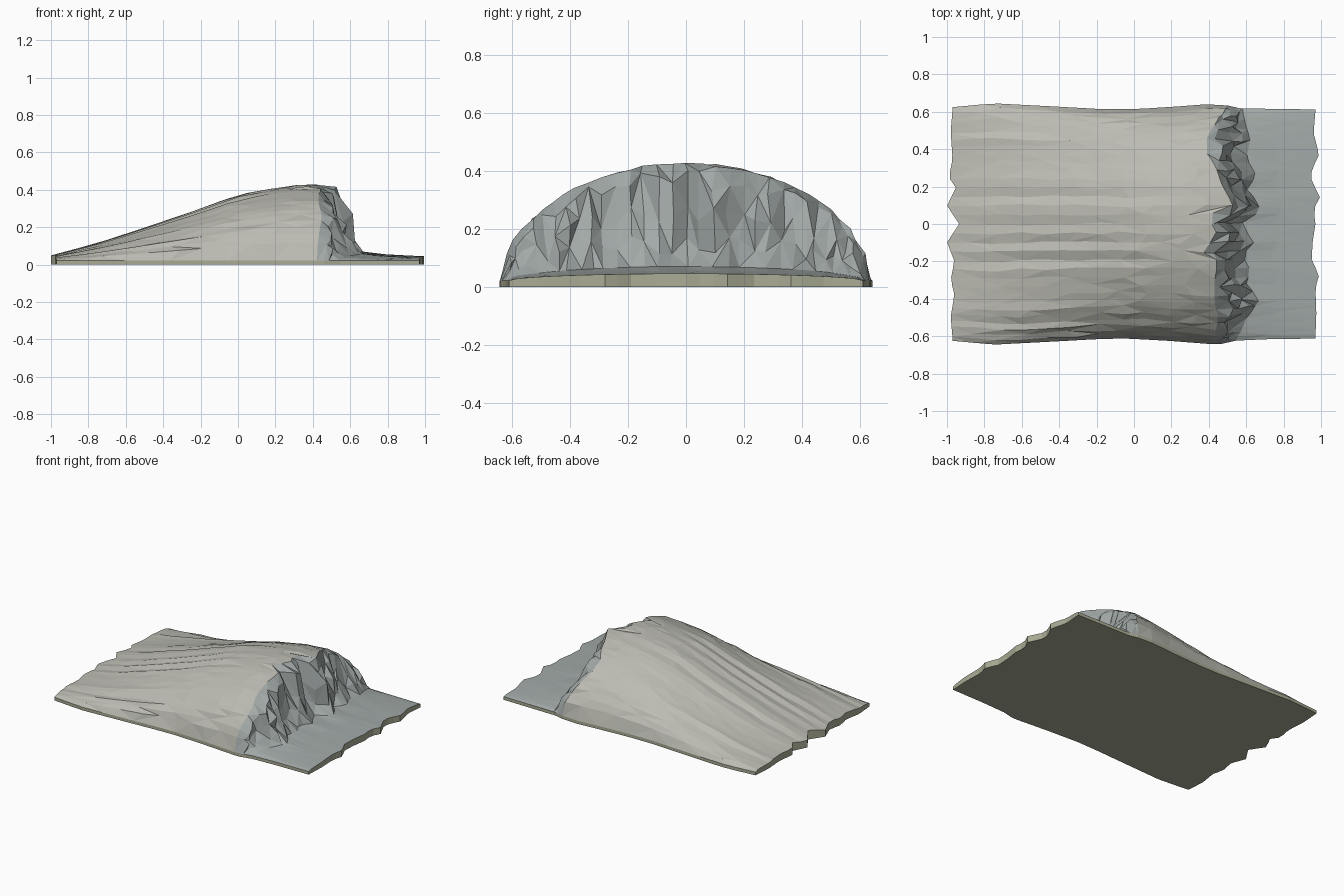
import bpy, bmesh, math, random

if "Cube" in bpy.data.objects:
    bpy.data.objects.remove(bpy.data.objects["Cube"])

random.seed(4)


def lerp(keys, v):
    """Piecewise linear lookup in a short list of (position, value)."""
    if v <= keys[0][0]:
        return keys[0][1]
    for (a, p), (b, q) in zip(keys, keys[1:]):
        if v <= b:
            return p + (q - p) * (v - a) / (b - a)
    return keys[-1][1]


def material(name, rgb):
    m = bpy.data.materials.new(name)
    m.diffuse_color = (*rgb, 1)
    m.use_nodes = True
    m.node_tree.nodes["Principled BSDF"].inputs["Base Color"].default_value = m.diffuse_color
    return m


# Long profile of the smooth ramp, and plan half width
RAMP = [(-1, .047), (-.75, .11), (-.5, .19), (-.25, .275), (0, .37), (.2, .41),
        (.36, .432), (.55, .42)]
WIDTH = [(-1, .622), (-.75, .645), (-.4, .627), (-.1, .61), (.15, .622), (.45, .645),
         (.57, .618), (1, .612)]
# Plan outlines by y: both broken ends, cliff lip and cliff foot
LEFT = [(-.62, -.97), (-.5, -.98), (-.38, -.96), (-.3, -.98), (-.2, -.96), (-.1, -1),
        (0, -.935), (.1, -1), (.2, -.95), (.25, -.99), (.35, -.97), (.5, -.98), (.62, -.97)]
RIGHT = [(-.62, .97), (-.5, .975), (-.35, .97), (-.28, .99), (-.2, .95), (-.1, .955),
         (0, .97), (.08, .96), (.16, 1), (.22, .95), (.3, .95), (.38, .99), (.5, .96), (.62, .97)]
LIP = [(-.64, .42), (-.5, .45), (-.4, .43), (-.3, .43), (-.2, .45), (-.15, .37), (-.05, .44),
       (.04, .40), (.1, .53), (.2, .47), (.3, .44), (.37, .39), (.45, .39), (.52, .43), (.62, .5)]
FOOT = [(-.64, .54), (-.52, .6), (-.42, .67), (-.33, .6), (-.25, .62), (-.17, .58), (-.1, .64),
        (0, .58), (.04, .65), (.1, .67), (.2, .6), (.27, .66), (.35, .6), (.45, .62), (.62, .58)]
CLIFF = [(.32, .86), (.52, .56), (.72, .26), (1, .05)]

COLS, RAMP_STEPS = 33, 11
bm = bmesh.new()
grid = []
for j in range(COLS):
    t = 2 * j / (COLS - 1) - 1
    u = .55 * t + .45 * math.sin(t * math.pi / 2)
    y0 = u * .63
    edge = abs(t) == 1
    dome = max(0, 1 - u * u) ** .55
    groove = 0 if edge else random.uniform(-.011, .011)
    lip, foot = lerp(LIP, y0), lerp(FOOT, y0)
    x0, x1 = lerp(LEFT, y0), lerp(RIGHT, y0)
    pts = []
    # ramp with long shallow grooves
    for i in range(RAMP_STEPS + 1):
        f = i / RAMP_STEPS
        x = x0 + (lip - x0) * f
        if 0 < i < RAMP_STEPS:
            x += random.uniform(-.03, .03)
        z = .022 + (lerp(RAMP, x) - .022) * dome
        z += groove * math.sin(math.pi * min(1, .1 + f)) * (dome ** .5)
        pts.append((x, z))
    # plucked cliff with irregular ledges
    top, floor = pts[-1][1], .022 + .03 * dome
    for f, h in CLIFF:
        if f < 1 and not edge:
            f += random.uniform(-.16, .16)
            h += random.uniform(-.1, .1)
        pts.append((lip + (foot - lip) * f, floor + (top - floor) * h))
    # low apron
    for f, h in ((.4, .034), (1, .024)):
        pts.append((foot + (x1 - foot) * f, .022 + h * dome))
    col = []
    for i, (x, z) in enumerate(pts):
        dy = 0
        if not edge and 0 < i < len(pts) - 1:
            dy = random.uniform(-.008, .008)
        col.append(bm.verts.new((x, u * lerp(WIDTH, x) + dy, z)))
    grid.append(col)

# Top skin: ramp and cliff colours
rows = len(grid[0])
for j in range(COLS - 1):
    for i in range(rows - 1):
        quad = (grid[j][i], grid[j][i + 1], grid[j + 1][i + 1], grid[j + 1][i])
        for tri in ((0, 1, 2), (0, 2, 3)) if (i + j) % 2 else ((0, 1, 3), (1, 2, 3)):
            f = bm.faces.new([quad[k] for k in tri])
            f.material_index = 0 if i < RAMP_STEPS else 1

# Vertical slab edge and flat underside
rim = ([c[0] for c in grid[::-1]] + grid[0][1:]
       + [c[-1] for c in grid[1:]] + grid[-1][-2:0:-1])
low = [bm.verts.new((v.co.x, v.co.y, 0)) for v in rim]
n = len(rim)
for k in range(n):
    m = (k + 1) % n
    bm.faces.new((rim[k], low[k], low[m], rim[m])).material_index = 2
bm.faces.new(low[::-1]).material_index = 2
bmesh.ops.recalc_face_normals(bm, faces=bm.faces)

mesh = bpy.data.meshes.new("rock_hill")
bm.to_mesh(mesh)
bm.free()
for m in (material("smooth_rock", (.50, .50, .45)), material("cliff_rock", (.36, .40, .39)),
          material("slab_rock", (.40, .41, .30))):
    mesh.materials.append(m)
bpy.context.collection.objects.link(bpy.data.objects.new("rock_hill", mesh))
